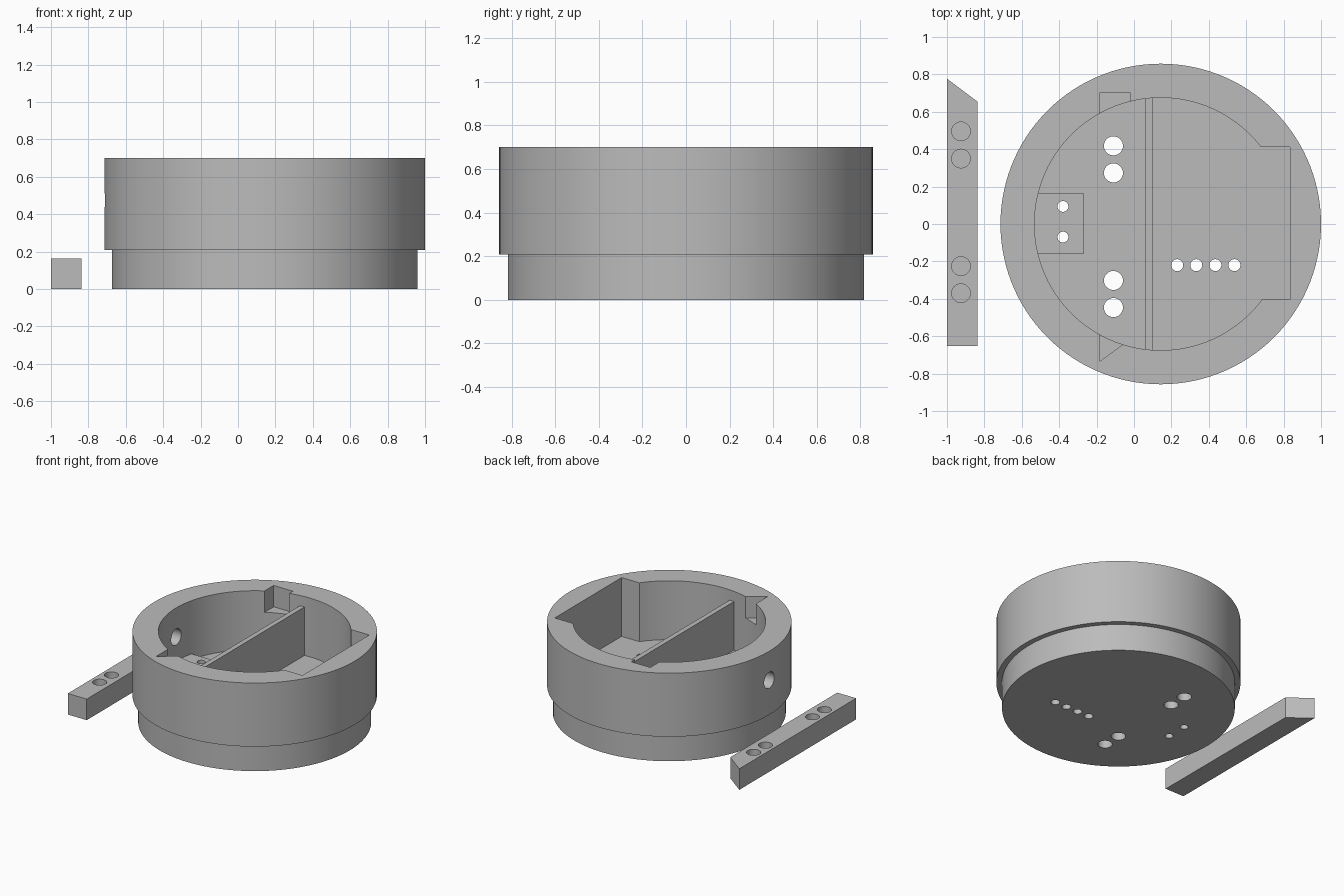
import bpy, bmesh
from math import pi
from mathutils import Matrix, Vector

if "Cube" in bpy.data.objects:
    bpy.data.objects.remove(bpy.data.objects["Cube"], do_unlink=True)

grey = bpy.data.materials.new("plain grey")
grey.use_nodes = True
colour = (0.5, 0.5, 0.5, 1)
grey.diffuse_color = colour
grey.node_tree.nodes["Principled BSDF"].inputs["Base Color"].default_value = colour

CX = 0.143        # housing axis
FLOOR, TOP = 0.245, 0.7


def finish(name, bm):
    bmesh.ops.recalc_face_normals(bm, faces=bm.faces)
    mesh = bpy.data.meshes.new(name)
    bm.to_mesh(mesh)
    bm.free()
    mesh.materials.append(grey)
    ob = bpy.data.objects.new(name, mesh)
    bpy.context.collection.objects.link(ob)
    return ob


def prism(name, outline, z0, z1):
    bm = bmesh.new()
    face = bm.faces.new([bm.verts.new((x, y, z0)) for x, y in outline])
    up = bmesh.ops.extrude_face_region(bm, geom=[face])["geom"]
    verts = [v for v in up if isinstance(v, bmesh.types.BMVert)]
    bmesh.ops.translate(bm, verts=verts, vec=(0, 0, z1 - z0))
    return finish(name, bm)


def box(name, x0, x1, y0, y1, z0, z1):
    return prism(name, [(x0, y0), (x1, y0), (x1, y1), (x0, y1)], z0, z1)


def rod(name, centre, r, length, sideways=False, segments=32):
    bm = bmesh.new()
    turn = Matrix.Rotation(pi / 2, 4, 'Y') if sideways else Matrix()
    bmesh.ops.create_cone(bm, cap_ends=True, segments=segments, radius1=r, radius2=r,
                          depth=length, matrix=Matrix.Translation(centre) @ turn)
    return finish(name, bm)


def combine(target, tool, operation):
    mod = target.modifiers.new(operation.lower(), 'BOOLEAN')
    mod.operation, mod.object, mod.solver = operation, tool, 'EXACT'
    bpy.context.view_layer.objects.active = target
    bpy.ops.object.modifier_apply(modifier=mod.name)
    bpy.data.objects.remove(tool, do_unlink=True)


def smooth(ob):
    bpy.ops.object.select_all(action='DESELECT')
    ob.select_set(True)
    bpy.context.view_layer.objects.active = ob
    bpy.ops.object.shade_smooth_by_angle(angle=pi / 6)


# Stepped round housing, turned from a profile
profile = [(0, 0), (0.817, 0), (0.817, 0.208), (0.857, 0.208),
           (0.857, TOP), (0.675, TOP), (0.675, FLOOR), (0, FLOOR)]
bm = bmesh.new()
verts = [bm.verts.new((r, 0, z)) for r, z in profile]
edges = [bm.edges.new(pair) for pair in zip(verts, verts[1:])]
bmesh.ops.spin(bm, geom=verts + edges, axis=(0, 0, 1), cent=(0, 0, 0),
               steps=120, angle=2 * pi, use_duplicate=False)
bmesh.ops.remove_doubles(bm, verts=bm.verts, dist=0.0005)
bmesh.ops.translate(bm, verts=bm.verts, vec=(CX, 0, 0))
housing = finish("housing", bm)

# Dividing wall and raised pad inside
combine(housing, box("divider", 0.06, 0.098, -0.7, 0.7, 0.1, 0.62), 'UNION')
combine(housing, box("pad", -0.6, -0.27, -0.16, 0.165, 0.1, 0.288), 'UNION')

# Wide rectangular pocket and the two bar seats in the rim
combine(housing, box("pocket", 0.099, 0.835, -0.405, 0.412, FLOOR, 0.8), 'DIFFERENCE')
combine(housing, box("square_seat", -0.185, -0.02, 0.4, 0.7, 0.535, 0.8), 'DIFFERENCE')
wedge = [(-0.185, -0.735), (-0.02, -0.615), (-0.02, -0.4), (-0.185, -0.4)]
combine(housing, prism("wedge_seat", wedge, 0.535, 0.8), 'DIFFERENCE')

# Holes through the floor: x, y, radius
holes = [(-0.11, y, 0.051) for y in (0.418, 0.273, -0.302, -0.447)]
holes += [(-0.38, y, 0.029) for y in (0.094, -0.07)]
holes += [(0.231 + 0.102 * i, -0.22, 0.032) for i in range(4)]
for x, y, r in holes:
    combine(housing, rod("floor_hole", Vector((x, y, 0.2)), r, 0.6), 'DIFFERENCE')

# Cable hole through the side wall
combine(housing, rod("side_hole", Vector((-0.63, 0, 0.475)), 0.062, 0.4, True), 'DIFFERENCE')
smooth(housing)

# Loose bar with a slanted end and four blind holes
bar = prism("bar", [(-1, -0.652), (-0.838, -0.652), (-0.838, 0.655), (-1, 0.777)], 0, 0.163)
for y in (0.495, 0.35, -0.225, -0.37):
    combine(bar, rod("bar_hole", Vector((-0.925, y, 0.14)), 0.05, 0.2), 'DIFFERENCE')
smooth(bar)
